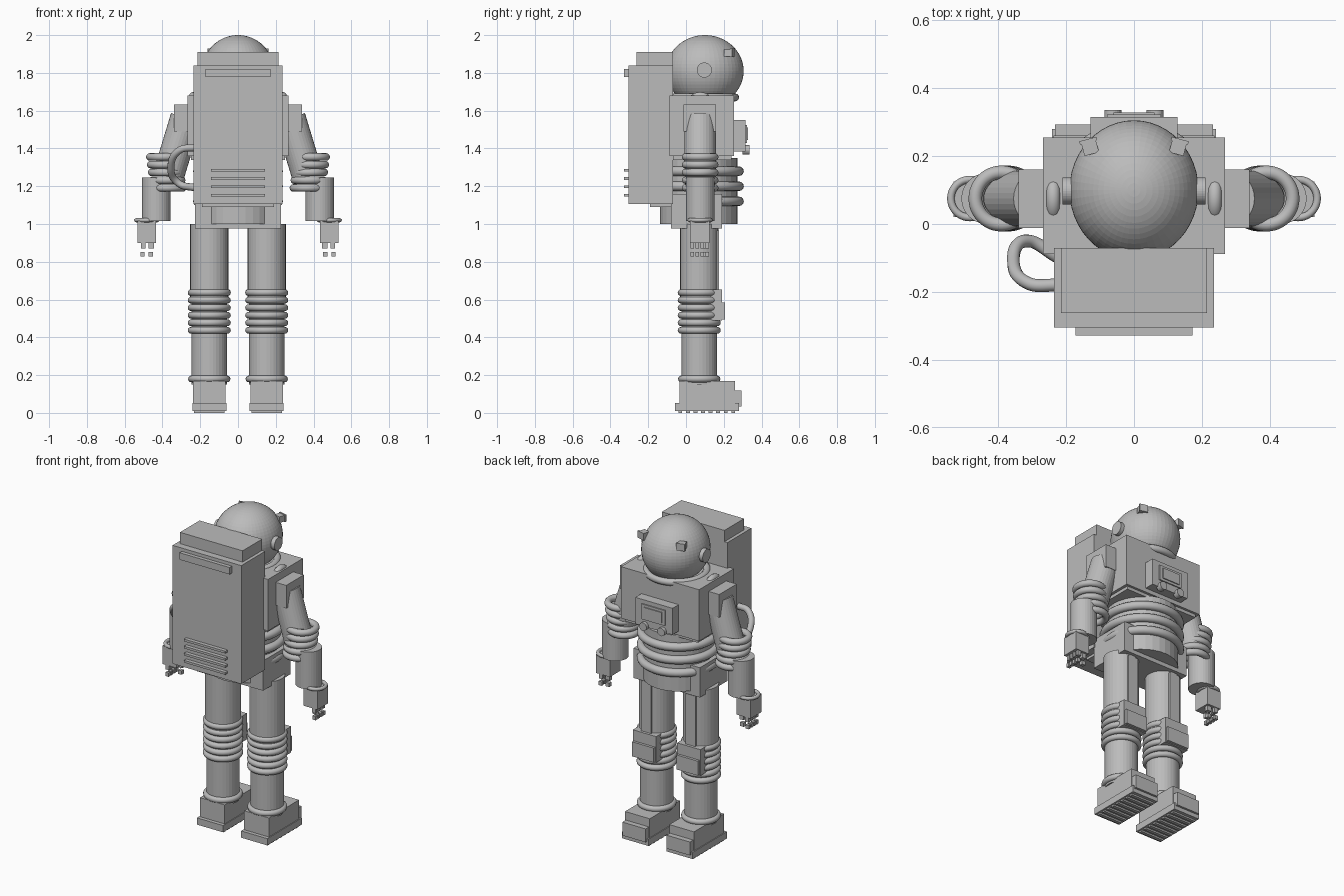
import bpy
from math import radians, pi
from mathutils import Vector

cube = bpy.data.objects.get("Cube")
if cube:
    bpy.data.objects.remove(cube, do_unlink=True)

grey = bpy.data.materials.new("plain grey")
grey.use_nodes = True
colour = (0.5, 0.5, 0.5, 1)
grey.diffuse_color = colour
grey.node_tree.nodes["Principled BSDF"].inputs["Base Color"].default_value = colour


def finish(name, smooth=False):
    ob = bpy.context.object
    ob.name = name
    ob.data.materials.append(grey)
    if smooth:
        bpy.ops.object.shade_smooth()
    return ob


def box(name, x, y, z, turn=0):
    """Box from (min, max) ranges on each axis."""
    mid = [(a + b) / 2 for a, b in (x, y, z)]
    bpy.ops.mesh.primitive_cube_add(size=1, location=mid, rotation=(0, 0, turn))
    bpy.context.object.scale = [b - a for a, b in (x, y, z)]
    return finish(name)


def rod(name, start, end, radius, sides=32):
    start, end = Vector(start), Vector(end)
    axis = end - start
    bpy.ops.mesh.primitive_cylinder_add(
        vertices=sides, radius=radius, depth=axis.length, location=(start + end) / 2,
        rotation=axis.to_track_quat('Z', 'Y').to_euler())
    return finish(name)


def ring(name, centre, major, minor, rotation=(0, 0, 0)):
    bpy.ops.mesh.primitive_torus_add(
        major_segments=48, minor_segments=12, major_radius=major, minor_radius=minor,
        location=centre, rotation=rotation)
    return finish(name, True)


def around(c, half):
    return (c - half, c + half)


def both(x, half, s):
    """Range of a paired part on side s."""
    return around(x * s, half)


# Helmet and collar
bpy.ops.mesh.primitive_uv_sphere_add(segments=48, ring_count=32, radius=0.19,
                                     location=(0, 0.1, 1.81))
bpy.context.object.scale.y = 1.08
finish("helmet")
ring("collar", (0, 0.09, 1.67), 0.17, 0.021)

# Torso, belly and hips
box("torso", around(0, 0.268), (-0.088, 0.255), (1.36, 1.68))
box("torso_hem", around(0, 0.25), (-0.07, 0.24), (1.34, 1.36))
rod("belly", (0, 0.068, 1.0), (0, 0.068, 1.35), 0.205)
for z in (1.28, 1.2, 1.12):
    ring("belly_ring", (0, 0.068, z), 0.213, 0.025)
box("hips", around(0, 0.228), (-0.08, 0.19), (0.975, 1.16))

# Chest control unit
box("chest_unit", around(0, 0.128), (0.25, 0.315), (1.385, 1.55))
box("chest_screen_frame", around(0, 0.08), (0.31, 0.322), (1.43, 1.525))
box("chest_screen", around(0, 0.06), (0.32, 0.328), (1.445, 1.51))

# Backpack
box("backpack", around(0, 0.236), (-0.305, -0.07), (1.105, 1.84))
box("backpack_top", around(0, 0.215), (-0.262, -0.07), (1.84, 1.91))
box("backpack_base", around(0, 0.19), (-0.19, -0.07), (1.09, 1.11))
box("backpack_bar", around(0, 0.172), (-0.328, -0.3), (1.777, 1.82))
for i in range(4):
    box("backpack_vent", around(0, 0.142), (-0.328, -0.3), around(1.285 - 0.044 * i, 0.007))

# Air hose on one side
curve = bpy.data.curves.new("air_hose", 'CURVE')
curve.dimensions = '3D'
curve.bevel_depth = 0.019
curve.bevel_resolution = 3
path = [(-0.22, -0.18, 1.405), (-0.31, -0.175, 1.39), (-0.355, -0.11, 1.3),
        (-0.32, -0.05, 1.22), (-0.22, -0.1, 1.19)]
spline = curve.splines.new('BEZIER')
spline.bezier_points.add(len(path) - 1)
for point, co in zip(spline.bezier_points, path):
    point.co = co
    point.handle_left_type = point.handle_right_type = 'AUTO'
hose = bpy.data.objects.new("air_hose", curve)
curve.materials.append(grey)
bpy.context.collection.objects.link(hose)

# Paired parts
for s, side in ((1, "left_"), (-1, "right_")):
    # Helmet fittings and chest knob
    rod(side + "earpiece", (0.17 * s, 0.097, 1.815), (0.21 * s, 0.097, 1.815), 0.04)
    box(side + "lamp", both(0.13, 0.022, s), (0.205, 0.25), (1.887, 1.925), radians(-15 * s))
    box(side + "lamp_lens", both(0.135, 0.026, s), (0.24, 0.25), (1.884, 1.928), radians(-15 * s))
    rod(side + "knob", (0.062 * s, 0.3, 1.392), (0.062 * s, 0.335, 1.392), 0.025, 24)

    # Shoulder and arm
    ring(side + "shoulder_ring", (0.238 * s, 0.075, 1.62), 0.057, 0.021, (0, pi / 2, 0))
    box(side + "shoulder_pad", both(0.3, 0.04, s), (-0.012, 0.16), (1.49, 1.633))
    rod(side + "upper_arm", (0.275 * s, 0.075, 1.563), (0.37 * s, 0.075, 1.25), 0.083)
    for i in range(5):
        ring(side + "elbow_ring", ((0.39 - 0.005 * i) * s, 0.075, 1.355 - 0.041 * i), 0.077, 0.02)
    rod(side + "forearm", (0.433 * s, 0.075, 1.015), (0.433 * s, 0.075, 1.245), 0.075)
    ring(side + "wrist_ring", (0.483 * s, 0.075, 1.02), 0.056, 0.011)

    # Hand and jointed fingers
    box(side + "hand", both(0.483, 0.048, s), (0.02, 0.125), (0.9, 1.015))
    for i in range(4):
        y = 0.034 + 0.026 * i
        box(side + "finger", both(0.502, 0.012, s), around(y, 0.009), (0.87, 0.902))
        box(side + "fingertip", both(0.505, 0.011, s), around(y, 0.009), (0.828, 0.852))
    box(side + "thumb", both(0.46, 0.014, s), around(0.1, 0.012), (0.87, 0.902))
    box(side + "thumb_tip", both(0.462, 0.012, s), around(0.1, 0.011), (0.828, 0.852))

    # Leg and knee
    x = 0.152 * s
    rod(side + "thigh", (x, 0.07, 0.6), (x, 0.07, 1.0), 0.101)
    box(side + "thigh_panel", around(x, 0.035), (0.12, 0.174), (0.65, 0.965))
    rod(side + "shin", (x, 0.07, 0.15), (x, 0.07, 0.65), 0.094)
    for i in range(6):
        ring(side + "knee_ring", (x, 0.07, 0.637 - 0.04 * i), 0.096, 0.018)
    box(side + "knee_pad", around(x, 0.08), (0.1, 0.19), (0.49, 0.652))
    box(side + "knee_plate", around(x, 0.074), (0.18, 0.206), (0.495, 0.585))

    # Boot
    ring(side + "ankle_ring", (x, 0.07, 0.18), 0.094, 0.018)
    box(side + "boot", around(x, 0.085), (-0.035, 0.26), (0.045, 0.17))
    box(side + "toe_cap", around(x, 0.08), (0.2, 0.293), (0.035, 0.118))
    box(side + "sole", around(x, 0.09), (-0.058, 0.28), (0.01, 0.052))
    for i in range(8):
        box(side + "tread", around(x, 0.08), around(-0.03 + 0.04 * i, 0.01), (0, 0.012))
